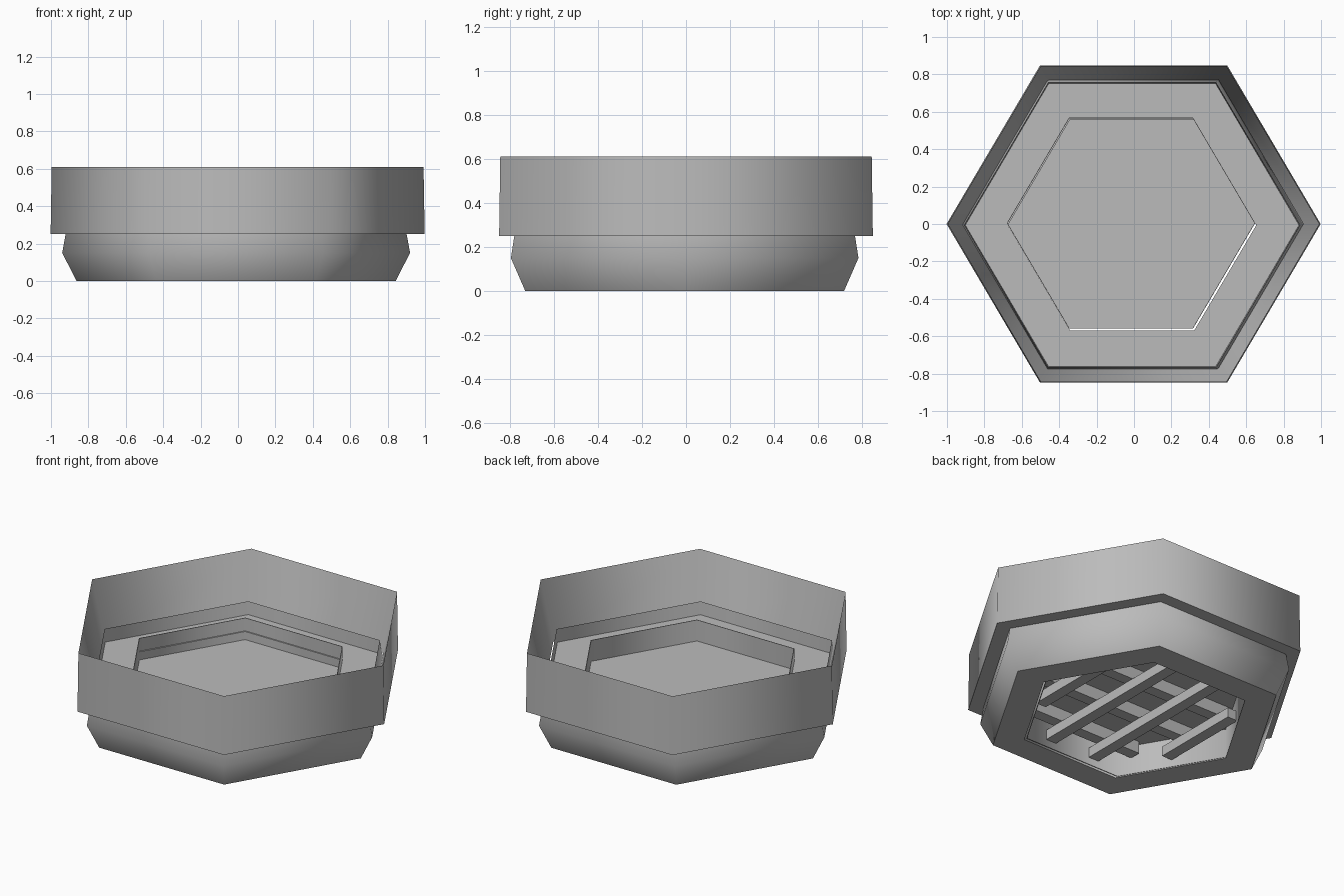
import bpy, bmesh, math

if "Cube" in bpy.data.objects:
    bpy.data.objects.remove(bpy.data.objects["Cube"])

grey = bpy.data.materials.new("neutral_grey")
grey.diffuse_color = (0.5, 0.5, 0.5, 1)
grey.use_nodes = True
grey.node_tree.nodes["Principled BSDF"].inputs["Base Color"].default_value = grey.diffuse_color


def finish(name, bm, smooth):
    bmesh.ops.recalc_face_normals(bm, faces=bm.faces)
    me = bpy.data.meshes.new(name)
    bm.to_mesh(me)
    bm.free()
    me.materials.append(grey)
    ob = bpy.data.objects.new(name, me)
    bpy.context.collection.objects.link(ob)
    if smooth:
        bpy.ops.object.select_all(action='DESELECT')
        ob.select_set(True)
        bpy.context.view_layer.objects.active = ob
        bpy.ops.object.shade_smooth_by_angle(angle=math.radians(65))
    return ob


def hex_ring(name, profile, centre=(0, 0), y_scale=0.98, smooth=True):
    """Sweep a closed (radius, z) profile around a hexagon."""
    bm = bmesh.new()
    loops = []
    for i in range(6):
        a = math.radians(60 * i)
        loops.append([bm.verts.new((centre[0] + r * math.cos(a),
                                    centre[1] + r * math.sin(a) * y_scale, z))
                      for r, z in profile])
    n = len(profile)
    for i in range(6):
        p, q = loops[i], loops[(i + 1) % 6]
        for j in range(n):
            k = (j + 1) % n
            bm.faces.new((p[j], q[j], q[k], p[k]))
    return finish(name, bm, smooth)


def box(bm, x0, x1, y0, y1, z0, z1):
    geo = bmesh.ops.create_cube(bm, size=1)
    for v in geo["verts"]:
        v.co = ((x0 + x1) / 2 + v.co.x * (x1 - x0),
                (y0 + y1) / 2 + v.co.y * (y1 - y0),
                (z0 + z1) / 2 + v.co.z * (z1 - z0))


HOLE = 0.66
HC = (-0.016, 0.005)     # centre of the opening

# flared upper collar with a sharp rim
hex_ring("upper_collar", [(1.0, 0.25), (0.994, 0.61), (0.908, 0.25)],
         (-0.002, 0))

# lower body with sloped sides, thin upright lip and flat inner ledge
hex_ring("lower_body", [(HOLE + 0.004, 0), (0.853, 0), (0.93, 0.15),
                        (0.897, 0.33), (0.892, 0.25), (HOLE + 0.004, 0.25)],
         (-0.01, -0.006))

# thin upright wall around the opening
hex_ring("opening_wall", [(HOLE, 0.005), (HOLE + 0.004, 0.005),
                          (HOLE + 0.004, 0.33), (HOLE, 0.33)], HC)

# floor plate
bm = bmesh.new()
rims = [[bm.verts.new((HC[0] + HOLE * math.cos(i * math.pi / 3),
                       HC[1] + HOLE * math.sin(i * math.pi / 3) * 0.98, z))
         for i in range(6)] for z in (0.185, 0.2)]
for rim in rims:
    bm.faces.new(rim)
for i in range(6):
    k = (i + 1) % 6
    bm.faces.new((rims[0][i], rims[0][k], rims[1][k], rims[1][i]))
finish("floor_plate", bm, False)

# crossed grid bars under the floor
W = 0.035
apothem = HOLE * math.sqrt(3) / 2 * 0.98
for name, along_y, z0, z1 in (("lower_grid_bars", True, 0.05, 0.11),
                              ("upper_grid_bars", False, 0.11, 0.185)):
    bm = bmesh.new()
    for c in (-0.46, -0.155, 0.155, 0.46):
        edge = abs(c) + W
        if along_y:
            h = min(apothem, (HOLE - edge) * math.sqrt(3))
            box(bm, HC[0] + c - W, HC[0] + c + W, HC[1] - h, HC[1] + h, z0, z1)
        else:
            h = HOLE - edge / math.sqrt(3)
            box(bm, HC[0] - h, HC[0] + h, HC[1] + c - W, HC[1] + c + W, z0, z1)
    finish(name, bm, False)
